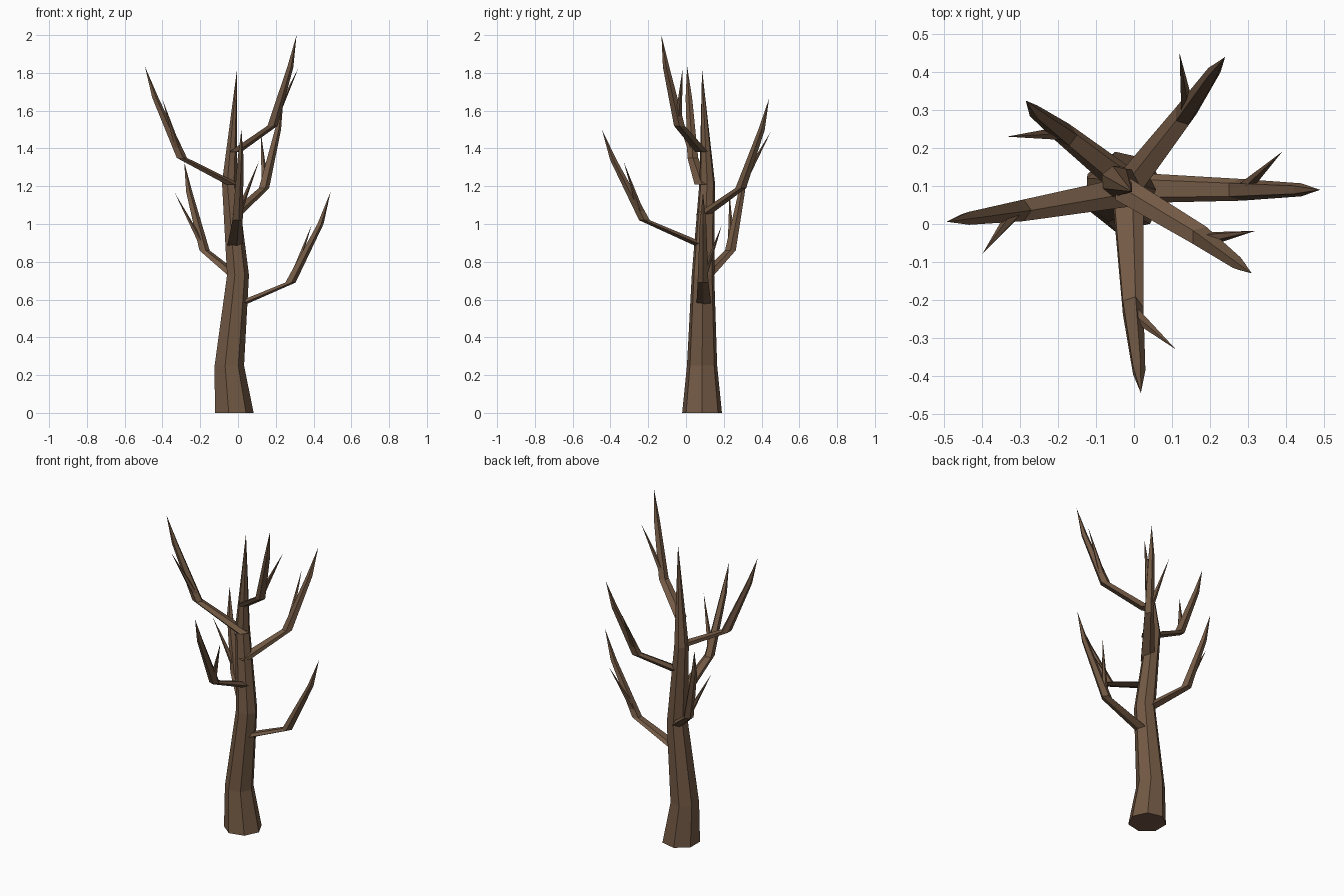
import bpy
import bmesh
from math import cos, sin, tau
from mathutils import Vector

cube = bpy.data.objects.get("Cube")
if cube:
    bpy.data.objects.remove(cube, do_unlink=True)

bark = bpy.data.materials.new("brown bark")
bark.use_nodes = True
color = (0.17, 0.10, 0.058, 1)
bark.diffuse_color = color
bark.node_tree.nodes["Principled BSDF"].inputs["Base Color"].default_value = color


def limb(name, sides, centers, radii):
    """Loft level rings along the centers, ending in a point at the last one."""
    bm = bmesh.new()
    rings = []
    for c, r in zip(centers, radii):
        rings.append([bm.verts.new(Vector(c) + Vector((r * cos(tau * i / sides),
                                                       r * sin(tau * i / sides), 0)))
                      for i in range(sides)])
    tip = bm.verts.new(centers[-1])
    bm.faces.new(rings[0][::-1])
    for i in range(sides):
        j = (i + 1) % sides
        for low, high in zip(rings, rings[1:]):
            bm.faces.new((low[i], low[j], high[j], high[i]))
        bm.faces.new((rings[-1][i], rings[-1][j], tip))
    bmesh.ops.recalc_face_normals(bm, faces=bm.faces)
    mesh = bpy.data.meshes.new(name)
    bm.to_mesh(mesh)
    bm.free()
    mesh.materials.append(bark)
    obj = bpy.data.objects.new(name, mesh)
    bpy.context.collection.objects.link(obj)


# Trunk
limb("trunk", 7,
     [(-0.025, 0.085, 0), (-0.05, 0.085, 0.25), (-0.003, 0.09, 0.73),
      (-0.047, 0.112, 1.22), (-0.005, 0.085, 1.82)],
     [0.108, 0.082, 0.061, 0.042])

# Branches: start, elbow, upper bend, tip, twig tip, start radius
branches = {
    "left_branch": ((-0.01, 0.095, 0.57), (0.275, 0.09, 0.69), (0.435, 0.09, 1.0),
                    (0.49, 0.09, 1.17), (0.39, 0.19, 0.995), 0.042),
    "back_right_branch": ((-0.01, 0.10, 0.72), (-0.18, 0.235, 0.86), (-0.26, 0.295, 1.17),
                          (-0.285, 0.325, 1.33), (-0.335, 0.23, 1.165), 0.042),
    "front_branch": ((-0.02, 0.09, 0.885), (-0.005, -0.22, 1.02), (0.012, -0.385, 1.34),
                     (0.018, -0.445, 1.50), (0.11, -0.33, 1.33), 0.045),
    "back_left_branch": ((-0.02, 0.09, 1.05), (0.135, 0.29, 1.19), (0.21, 0.40, 1.50),
                         (0.24, 0.44, 1.665), (0.12, 0.45, 1.49), 0.042),
    "right_branch": ((-0.03, 0.085, 1.21), (-0.30, 0.036, 1.35), (-0.44, 0.015, 1.67),
                     (-0.493, 0.006, 1.835), (-0.40, -0.08, 1.66), 0.042),
    "front_left_branch": ((-0.02, 0.085, 1.38), (0.18, -0.035, 1.52), (0.275, -0.105, 1.83),
                          (0.31, -0.13, 2.0), (0.32, -0.018, 1.825), 0.036),
}
for name, (start, elbow, bend, tip, twig_tip, r) in branches.items():
    limb(name, 5, [start, elbow, bend, tip], [r, 0.03, 0.018])
    twig_base = Vector(elbow).lerp(Vector(bend), 0.08)
    limb(name.replace("branch", "twig"), 5, [twig_base, twig_tip], [0.02])
